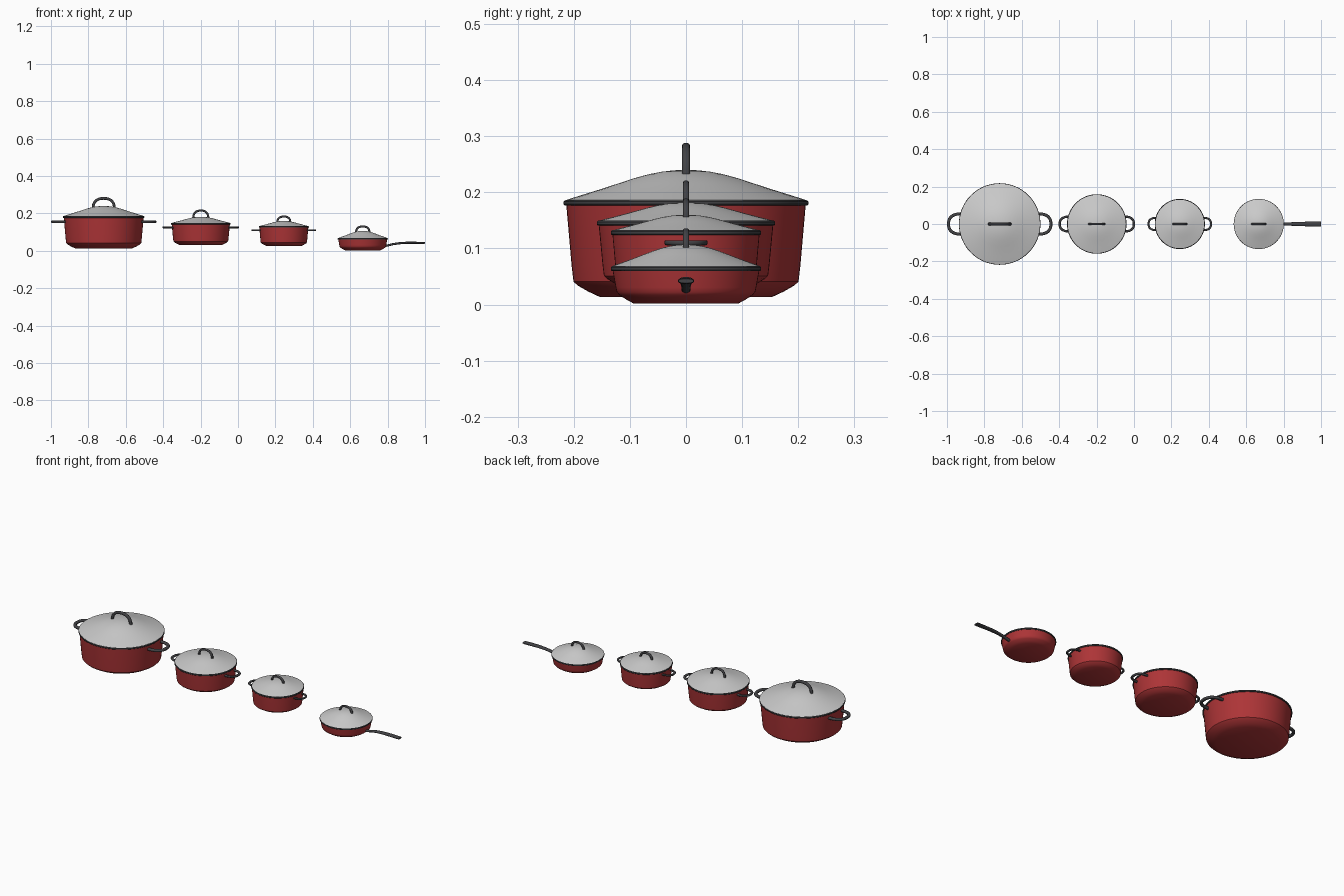
import bpy, bmesh, math
from mathutils import Vector

if "Cube" in bpy.data.objects:
    bpy.data.objects.remove(bpy.data.objects["Cube"])

SEG = 64


def material(name, col):
    m = bpy.data.materials.new(name)
    m.diffuse_color = (*col, 1)
    m.use_nodes = True
    m.node_tree.nodes["Principled BSDF"].inputs["Base Color"].default_value = m.diffuse_color
    return m


RED = material("red_enamel", (0.42, 0.035, 0.038))
DARK = material("dark_trim", (0.055, 0.055, 0.06))


def finish(name, bm, mat=None, angle=35):
    bmesh.ops.remove_doubles(bm, verts=bm.verts, dist=1e-5)
    bmesh.ops.recalc_face_normals(bm, faces=bm.faces)
    me = bpy.data.meshes.new(name)
    bm.to_mesh(me)
    bm.free()
    ob = bpy.data.objects.new(name, me)
    bpy.context.collection.objects.link(ob)
    if mat:
        me.materials.append(mat)
    bpy.ops.object.select_all(action='DESELECT')
    ob.select_set(True)
    bpy.context.view_layer.objects.active = ob
    bpy.ops.object.shade_smooth_by_angle(angle=math.radians(angle))
    return ob


def lathe(name, profile, cx, mat=None, closed=False):
    """Spin an (r, z) profile around the vertical line x = cx."""
    bm = bmesh.new()
    vs = [bm.verts.new((cx + r, 0, z)) for r, z in profile]
    es = [bm.edges.new(p) for p in zip(vs, vs[1:])]
    if closed:
        es.append(bm.edges.new((vs[-1], vs[0])))
    bmesh.ops.spin(bm, geom=vs + es, cent=(cx, 0, 0), axis=(0, 0, 1),
                   angle=2 * math.pi, steps=SEG)
    bmesh.ops.dissolve_degenerate(bm, dist=1e-6, edges=bm.edges)
    return finish(name, bm, mat)


def sweep(name, pts, side, sizes, mat, power=0.7, n=12):
    """Sweep a rounded section along a planar path; side is the plane normal."""
    bm = bmesh.new()
    pts, s = [Vector(p) for p in pts], Vector(side)
    rings = []
    for i, p in enumerate(pts):
        t = (pts[min(i + 1, len(pts) - 1)] - pts[max(i - 1, 0)]).normalized()
        up, (w, h) = t.cross(s), sizes[i]
        ring = []
        for k in range(n):
            a = 2 * math.pi * (k + 0.5) / n
            c, d = math.cos(a), math.sin(a)
            ring.append(bm.verts.new(p + s * w * math.copysign(abs(c) ** power, c)
                                     + up * h * math.copysign(abs(d) ** power, d)))
        rings.append(ring)
    for a, b in zip(rings, rings[1:]):
        for k in range(n):
            bm.faces.new((a[k], a[(k + 1) % n], b[(k + 1) % n], b[k]))
    bm.faces.new(rings[0])
    bm.faces.new(rings[-1])
    return finish(name, bm, mat, 50)


def half_loop(width, reach, power=0.85, steps=24):
    """Half of a superellipse as (across, outward) pairs."""
    out = []
    for i in range(steps + 1):
        a = math.pi * i / steps
        c, s = math.cos(a), max(math.sin(a), 0)
        out.append((width * math.copysign(abs(c) ** power, c), reach * s ** power))
    return out


def vessel(name, cx, R, z0, zr, top, knob_top, knob_w, foot, corner):
    """Body, rim band, lid and lid handle; zr is the rim height."""
    k = R / 0.218
    th, band = 0.008 * k, 0.0045
    rf, rc, rt = foot * R, 0.92 * R, 0.98 * R
    # body: base, rounded lower corner, tapering wall, inner wall
    body = [(0, z0), (rf, z0), (rf + 0.45 * (rc - rf), z0 + corner * 0.36),
            (rf + 0.85 * (rc - rf), z0 + corner * 0.75), (rc, z0 + corner),
            (rc + 0.25 * (rt - rc), z0 + corner + 0.2 * (zr - z0 - corner)), (rt, zr),
            (rt - th, zr), (rc - th, z0 + corner + th), (rf, z0 + th), (0, z0 + th)]
    lathe(name + "_body", body, cx, RED)
    # dark rim band
    ring = [(R - 0.06 * R, zr - band), (R - 0.002, zr - band), (R, zr - band * 0.5),
            (R, zr + band * 0.5), (R - 0.002, zr + band), (R - 0.06 * R, zr + band)]
    lathe(name + "_rim", ring, cx, DARK, closed=True)
    # lid with a gentle bell-shaped dome
    base = zr + band * 0.6
    H = top - base
    curve = [(0, 1), (0.1, 0.985), (0.2, 0.94), (0.3, 0.865), (0.42, 0.74), (0.55, 0.575),
             (0.68, 0.41), (0.8, 0.265), (0.9, 0.145), (0.985, 0.04)]
    outer = [(r * R, base + h * H) for r, h in curve]
    inner = [(r, z - 0.004 * k) for r, z in reversed(outer)]
    lathe(name + "_lid", outer + inner, cx)
    # arched lid handle
    t = 0.0075 * max(k, 0.75)
    zb = top - 0.2 * H
    arch = half_loop(knob_w - t, knob_top - t - zb)
    sweep(name + "_lid_handle", [(cx + x, 0, zb + z) for x, z in arch], (0, 1, 0),
          [(t, t)] * len(arch), DARK)


def side_handles(name, cx, start, reach, half, z, t):
    loop = half_loop(half - t, reach - t - start, 0.8)
    for tag, sx in (("left", -1), ("right", 1)):
        sweep(f"{name}_{tag}_handle", [(cx + sx * (start + o), y, z) for y, o in loop],
              (0, 0, 1), [(t * 0.9, t * 1.1)] * len(loop), DARK)


# three lidded pots
vessel("large_pot", -0.718, 0.218, 0.013, 0.181, 0.240, 0.288, 0.064, 0.70, 0.028)
side_handles("large_pot", -0.718, 0.203, 0.281, 0.062, 0.155, 0.0075)
vessel("medium_pot", -0.199, 0.159, 0.030, 0.145, 0.182, 0.221, 0.046, 0.70, 0.021)
side_handles("medium_pot", -0.199, 0.147, 0.204, 0.045, 0.125, 0.0058)
vessel("small_pot", 0.245, 0.134, 0.026, 0.128, 0.160, 0.189, 0.040, 0.70, 0.018)
side_handles("small_pot", 0.245, 0.124, 0.172, 0.038, 0.110, 0.005)

# frying pan with one long handle
vessel("pan", 0.667, 0.134, 0.002, 0.064, 0.107, 0.136, 0.041, 0.70, 0.020)
path = [(0.785, 0.026), (0.805, 0.030), (0.83, 0.036), (0.86, 0.0405), (0.90, 0.043),
        (0.95, 0.043), (0.985, 0.042), (1.0, 0.042)]
sizes = [(0.008, 0.006), (0.008, 0.006), (0.009, 0.006), (0.0105, 0.006), (0.012, 0.006),
         (0.0135, 0.006), (0.0145, 0.0055), (0.014, 0.004)]
sweep("pan_long_handle", [(x, 0, z) for x, z in path], (0, 1, 0), sizes, DARK, 0.85)
